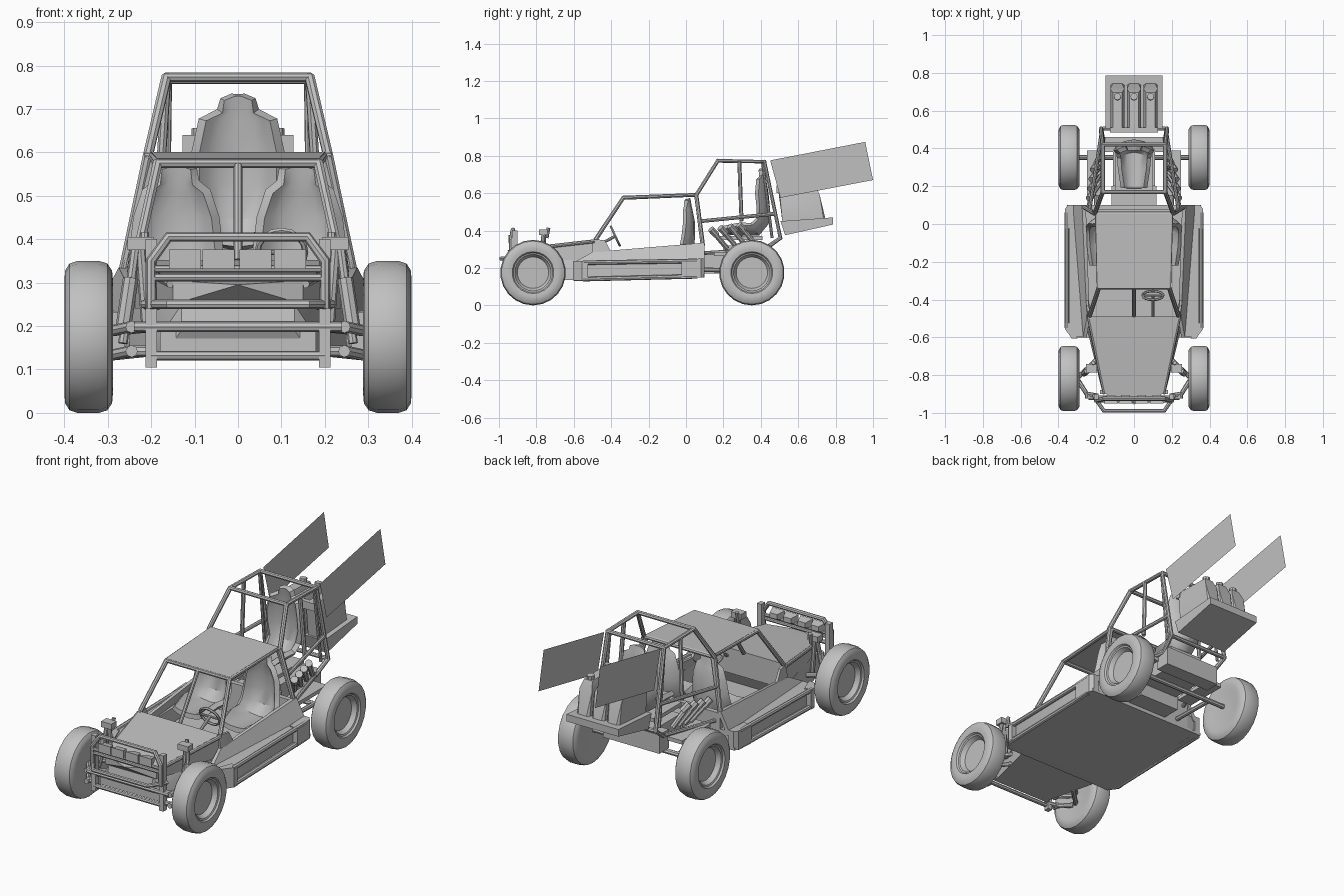
import bpy, bmesh, math
from mathutils import Matrix, Vector

if "Cube" in bpy.data.objects:
    bpy.data.objects.remove(bpy.data.objects["Cube"])

grey = bpy.data.materials.new("plain grey")
grey.diffuse_color = (0.53, 0.53, 0.53, 1)
grey.use_nodes = True
grey.node_tree.nodes["Principled BSDF"].inputs["Base Color"].default_value = grey.diffuse_color


def finish(name, bm):
    bmesh.ops.recalc_face_normals(bm, faces=bm.faces)
    me = bpy.data.meshes.new(name)
    bm.to_mesh(me)
    bm.free()
    me.materials.append(grey)
    ob = bpy.data.objects.new(name, me)
    bpy.context.collection.objects.link(ob)
    return ob


def hull(name, pts, both=False):
    """Convex solid around points; both=True also builds the x-mirrored one."""
    for s in ((1, -1) if both else (1,)):
        bm = bmesh.new()
        for p in pts:
            bm.verts.new((p[0] * s, p[1], p[2]))
        bmesh.ops.convex_hull(bm, input=bm.verts)
        bmesh.ops.dissolve_limit(bm, angle_limit=0.01, verts=bm.verts, edges=bm.edges)
        finish(name, bm)


def box(name, x, y, z, both=False):
    hull(name, [(a, b, c) for a in x for b in y for c in z], both)


def tube(name, pts, r=0.011, both=False):
    for s in ((1, -1) if both else (1,)):
        cu = bpy.data.curves.new(name, 'CURVE')
        cu.dimensions = '3D'
        cu.bevel_depth, cu.bevel_resolution = r, 2
        cu.use_fill_caps = True
        sp = cu.splines.new('POLY')
        sp.points.add(len(pts) - 1)
        for q, p in zip(sp.points, pts):
            q.co = (p[0] * s, p[1], p[2], 1)
        cu.materials.append(grey)
        bpy.context.collection.objects.link(bpy.data.objects.new(name, cu))


def span(name, x, y, z, r=0.011):
    tube(name, [(-x, y, z), (x, y, z)], r)


# Wheels: tyre and recessed rim spun as one profile
PROFILE = [(.362, 0), (.362, .084), (.385, .098), (.388, .106), (.397, .112), (.40, .13), (.398, .153),
           (.388, .169), (.37, .175), (.32, .175), (.301, .169), (.29, .153), (.288, .13), (.295, .10), (.295, 0)]
for y in (-.818, .352):
    for s in (1, -1):
        bm = bmesh.new()
        vs = [bm.verts.new((x * s, y, .175 + r)) for x, r in PROFILE]
        es = [bm.edges.new(e) for e in zip(vs, vs[1:])]
        bmesh.ops.spin(bm, geom=vs + es, cent=(0, y, .175), axis=(1, 0, 0), angle=math.tau, steps=22)
        bmesh.ops.remove_doubles(bm, verts=bm.verts, dist=0.0005)
        finish("wheel", bm)

# Floor plate, hood and nose
hull("floor", [(x * s, y, z) for s in (1, -1) for x, y, z0 in
               ((.355, .1, .15), (.355, -.55, .13), (.32, -.6, .13)) for z in (z0, z0 + .015)])
hull("hood", [(x * s, y, z) for s in (1, -1) for x, y, z in
              ((.15, -.9, .305), (.235, -.49, .352), (.15, -.9, .25), (.24, -.49, .22))] + [(0, -.955, .295)])
hull("hood_side", [(.225, -.5, .352), (.24, -.5, .352), (.24, -.435, .35), (.252, -.435, .35),
                   (.255, -.4, .285), (.24, -.4, .285), (.24, -.5, .2), (.255, -.5, .2)], True)
tube("hood_edge_tube", [(.155, -.9, .297), (.24, -.49, .343)], .01, True)
hull("nose_lower", [(x * s, y, z) for s in (1, -1) for x, y, z in
                    ((.13, -.9, .25), (.13, -.91, .19), (.17, -.88, .19), (.17, -.88, .135),
                     (.25, -.5, .24), (.25, -.55, .135))])

# Cockpit side walls, bulkhead and side pods with a framed recess
hull("side_wall", [(.235, -.5, .285), (.25, -.5, .285), (.255, .02, .31), (.27, .02, .31), (.255, .1, .335),
                   (.275, .1, .335), (.25, -.6, .23), (.27, -.6, .23), (.31, .1, .22), (.335, .1, .22)], True)
hull("side_pod", [(x, y, z) for x, y, z0, z1 in
                  ((.26, -.595, .135, .232), (.31, -.595, .135, .232), (.342, -.54, .135, .232),
                   (.342, .09, .155, .242), (.27, .1, .155, .242)) for z in (z0, z1)], True)
hull("pod_front_frame", [(x, y, z) for x, y in ((.3, -.605), (.33, -.605), (.366, -.555), (.366, -.525), (.33, -.525))
                         for z in (.132, .238)], True)
hull("pod_rear_frame", [(x, y, z) for x, y, z0, z1 in ((.32, .1, .15, .25), (.35, .1, .15, .25), (.366, .08, .15, .25),
                        (.366, -.025, .145, .245), (.32, -.025, .145, .245)) for z in (z0, z1)], True)
for za, zb in ((.14, .155), (.228, .238)):
    tube("pod_rail", [(.355, -.55, za), (.355, .06, zb)], .012, True)
box("bulkhead", (-.27, .27), (.075, .1), (.16, .325))

# Front cage and roof panel
tube("front_cage", [(.235, -.485, .35), (.185, -.335, .575), (.195, .055, .59), (.265, .09, .32)], .012, True)
span("roof_front_tube", .185, -.335, .575)
span("roof_back_tube", .215, .055, .59)
tube("windscreen_post", [(0, -.485, .35), (0, -.335, .575)], .01)
hull("roof", [(x * s, y, z) for s in (1, -1) for x, y, z0 in
              ((.187, -.338, .58), (.2, .055, .595)) for z in (z0, z0 + .006)])

# Rear cage
tube("rear_cage", [(.265, .09, .32), (.208, .055, .59), (.165, .17, .773), (.165, .42, .768),
                   (.175, .505, .36), (.16, .42, .3)], .012, True)
for y, z in ((.17, .773), (.42, .768), (.505, .36)):
    span("rear_cage_crossbar", .168, y, z)
tube("rear_cage_upright", [(.165, .285, .77), (.185, .297, .45)], .011, True)
tube("rear_cage_side_bar", [(.235, .08, .45), (.172, .48, .49)], .01, True)
tube("rear_cage_brace", [(.16, .41, .76), (.165, .46, .36)], .008, True)
tube("rear_chassis_tube", [(.24, .1, .28), (.16, .42, .3)], .01, True)


# Bucket seats: curved sheet with bolsters, thickened
def seat(name, cx, rows):
    """rows: y, z, half width, bolster depth, bolster direction (y, z)."""
    bm = bmesh.new()
    grid = [[bm.verts.new((cx + u * hw, y + d * abs(u) ** 2.5 * dy, z + d * abs(u) ** 2.5 * dz))
             for u in (-1, -.8, -.5, 0, .5, .8, 1)] for y, z, hw, d, dy, dz in rows]
    for a, b in zip(grid, grid[1:]):
        for i in range(6):
            bm.faces.new((a[i], a[i + 1], b[i + 1], b[i]))
    ob = finish(name, bm)
    m = ob.modifiers.new("thickness", 'SOLIDIFY')
    m.thickness, m.offset = .026, 0


for s in (1, -1):
    seat("front_seat", .142 * s, [(-.22, .25, .085, .02, 0, 1), (-.12, .235, .1, .06, 0, 1),
         (-.02, .235, .105, .07, -.5, .8), (.03, .29, .105, .07, -.8, .4), (.036, .38, .098, .05, -1, 0),
         (.034, .45, .09, .04, -1, 0), (.022, .51, .07, .03, -1, 0), (.017, .53, .045, .02, -1, 0),
         (.012, .562, .04, .01, -1, 0), (.01, .57, .015, 0, -1, 0)])
seat("rear_seat", 0, [(.19, .395, .06, .02, 0, 1), (.29, .385, .075, .05, 0, 1), (.385, .385, .08, .06, -.6, .8),
     (.43, .44, .085, .06, -.8, .4), (.435, .53, .098, .05, -1, 0), (.428, .6, .098, .05, -1, 0),
     (.415, .675, .082, .03, -1, 0), (.412, .695, .042, .01, -1, 0), (.405, .722, .036, .005, -1, 0),
     (.403, .732, .012, 0, -1, 0)])
box("rear_seat_base", (-.1, .1), (.18, .41), (.35, .37))

# Steering wheel and column
bm = bmesh.new()
mat = Matrix.Translation((.1, -.378, .37)) @ Matrix.Rotation(math.radians(-65), 4, 'X')
rings = []
for i in range(16):
    a = math.tau * i / 16
    rings.append([bm.verts.new(mat @ Vector(((.055 + .007 * math.cos(b)) * math.cos(a),
                 (.055 + .007 * math.cos(b)) * math.sin(a), .007 * math.sin(b))))
                  for b in (0, 1.05, 2.1, 3.14, 4.19, 5.24)])
for i in range(16):
    for j in range(6):
        p, q, k = rings[i], rings[(i + 1) % 16], (j + 1) % 6
        bm.faces.new((p[j], q[j], q[k], p[k]))
finish("steering_wheel", bm)
tube("steering_column", [(.1, -.378, .37), (.1, -.49, .31)], .008)
tube("steering_spoke", [(.045, -.378, .37), (.155, -.378, .37)], .006)

# Side wing plates: single sheets facing outwards
for s in (1, -1):
    bm = bmesh.new()
    bm.faces.new([bm.verts.new((.166 * s, y, z)) for y, z in
                  ((.45, .775), (.958, .874), (1, .67), (.505, .575))[::s]])
    me = bpy.data.meshes.new("wing_plate")
    bm.to_mesh(me)
    bm.free()
    me.materials.append(grey)
    bpy.context.collection.objects.link(bpy.data.objects.new("wing_plate", me))

# Rear tray with three fuel tanks and caps
hull("tray", [(x, y, z) for y, z in ((.505, .45), (.785, .47), (.785, .432), (.53, .375)) for x in (-.152, .152)])
for x in (-.088, 0, .088):
    hull("fuel_tank", [(x + a * dx, y, z) for a in (1, -1) for dx, y, z in
         ((.037, .515, .45), (.037, .735, .465), (.037, .5, .61), (.037, .715, .59),
          (.024, .49, .64), (.024, .695, .635), (.024, .745, .465))])
    tube("tank_cap", [(x, .672, .62), (x, .675, .655)], .019)
box("tank_shoulder", (-.128, .128), (.485, .51), (.6, .64))

# Engine, gearbox, exhausts and rear suspension
box("rear_box", (-.165, .165), (.38, .46), (.22, .32))
box("engine", (-.11, .11), (.2, .38), (.24, .32))
box("gearbox", (-.12, .12), (.1, .2), (.17, .29))
box("engine_side_plate", (.165, .25), (.15, .39), (.265, .285), True)
span("rear_axle", .3, .352, .185, .013)
tube("trailing_arm", [(.2, .1, .19), (.2, .36, .185)], .012, True)
for i in range(4):
    y, z, x = .135 + .05 * i, .405 + .008 * i, .238 - .007 * i
    tube("exhaust", [(x, y, z), (.178, y + .085, z - .1)], .014, True)
    tube("exhaust_tip", [(x, y - .002, z + .003), (x - .02, y + .028, z - .03)], .019, True)

# Front bull bar with lamps
tube("bull_bar", [(-.2, -.935, .24), (-.2, -.935, .35), (-.16, -.925, .405), (.16, -.925, .405),
                  (.2, -.935, .35), (.2, -.935, .24)], .012)
tube("bumper_loop", [(-.215, -.9, .25), (-.2, -.93, .25), (-.16, -.989, .25), (.16, -.989, .25),
                     (.2, -.93, .25), (.215, -.9, .25)], .011)
for z in (.312, .332):
    span("bull_bar_rail", .195, -.935, z, .009)
for x in (-.122, -.045, .04, .12):
    hull("lamp", [(x + a * h, y, .354 + b * h * .6) for a in (1, -1) for b in (1, -1)
                  for y, h in ((-.95, .037), (-.905, .022))])

# Front frame and suspension
box("front_upright", (.187, .213), (-.93, -.9), (.105, .4), True)
span("front_beam", .24, -.92, .198, .012)
span("front_beam", .2, -.92, .132, .011)
box("front_panel", (-.18, .18), (-.9, -.88), (.135, .19))
for z in (.142, .198):
    tube("front_arm_forward", [(.19, -.91, z), (.25, -.9, z), (.295, -.83, z - .01)], .013, True)
    tube("front_arm_back", [(.2, -.72, z), (.295, -.81, z - .01)], .012, True)
    tube("arm_bolt", [(.245, -.925, z), (.245, -.89, z)], .014, True)
tube("shock_tower", [(.21, -.76, .19), (.225, -.76, .385)], .012, True)
tube("front_shock", [(.235, -.76, .39), (.265, -.79, .16)], .011, True)
tube("front_shock_body", [(.247, -.775, .31), (.265, -.79, .19)], .018, True)
box("shock_mount", (.195, .255), (-.785, -.74), (.375, .405), True)
tube("shock_mount_pin", [(.215, -.745, .36), (.215, -.735, .415)], .01, True)

# Turn tubes into meshes and smooth the round parts
bpy.ops.object.select_all(action='SELECT')
bpy.context.view_layer.objects.active = bpy.context.selected_objects[0]
bpy.ops.object.convert(target='MESH')
bpy.ops.object.select_all(action='SELECT')
bpy.ops.object.shade_smooth_by_angle(angle=math.radians(35))
